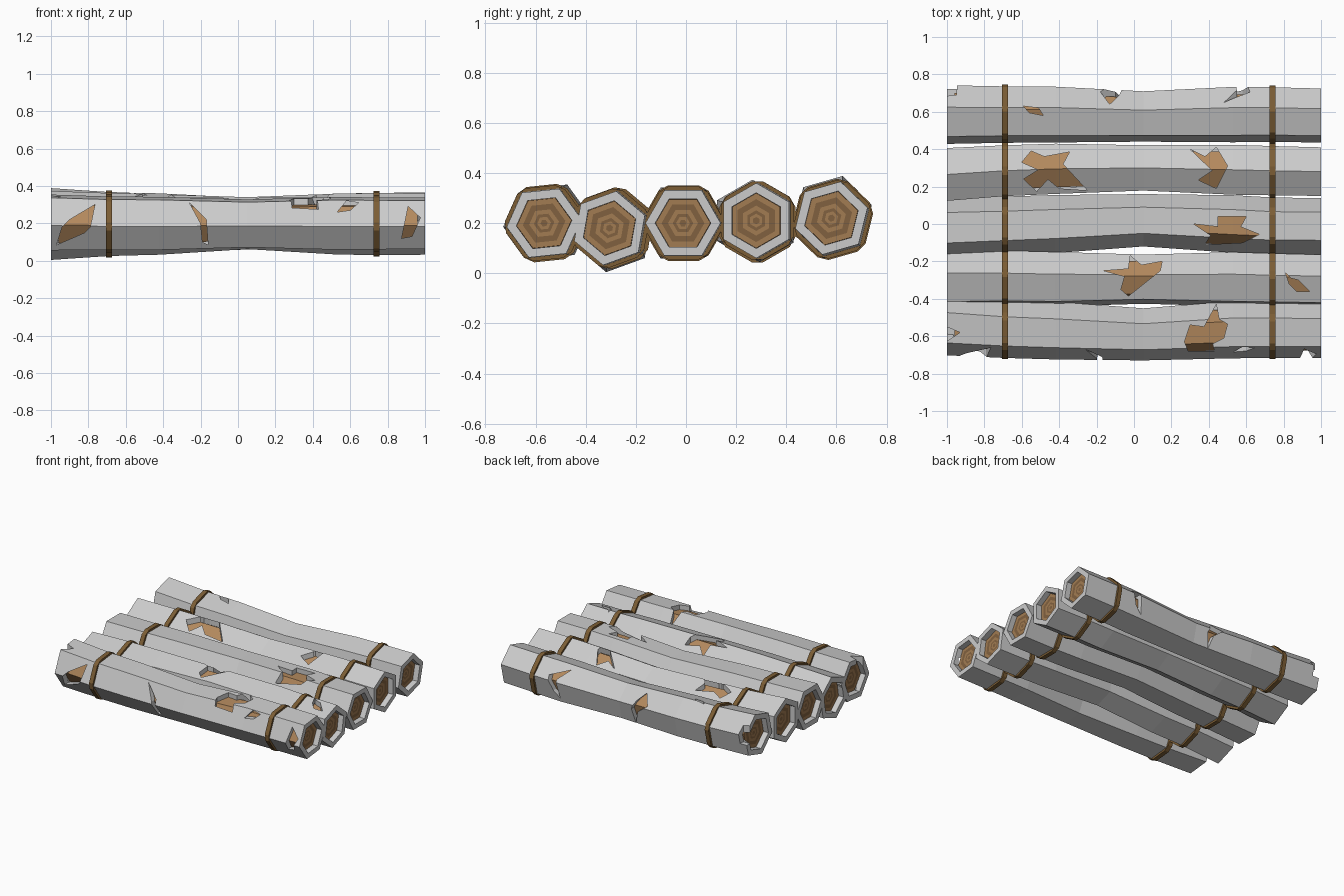
import bpy, bmesh
from math import cos, sin, pi, radians

if "Cube" in bpy.data.objects:
    bpy.data.objects.remove(bpy.data.objects["Cube"])

def material(name, rgb):
    m = bpy.data.materials.new(name)
    m.diffuse_color = (*rgb, 1)
    m.use_nodes = True
    m.node_tree.nodes["Principled BSDF"].inputs["Base Color"].default_value = m.diffuse_color
    return m

WOOD = material("wood", (0.45, 0.25, 0.11))
LIGHT = material("ring_light", (0.36, 0.20, 0.085))
DARK = material("ring_dark", (0.22, 0.12, 0.05))
ROPE = material("rope", (0.20, 0.11, 0.035))

def add_mesh(name, bm, mats=()):
    bmesh.ops.recalc_face_normals(bm, faces=bm.faces)
    me = bpy.data.meshes.new(name)
    bm.to_mesh(me)
    bm.free()
    for m in mats:
        me.materials.append(m)
    ob = bpy.data.objects.new(name, me)
    bpy.context.collection.objects.link(ob)
    return ob

def loft(name, loops, closed, mats=(), bands=None):
    """Skin a row of loops; closed joins last to first, otherwise the ends are capped."""
    bm = bmesh.new()
    rows = [[bm.verts.new(p) for p in lp] for lp in loops]
    n = len(rows[0])
    for i in range(len(rows) if closed else len(rows) - 1):
        a, b = rows[i], rows[(i + 1) % len(rows)]
        for k in range(n):
            f = bm.faces.new((a[k], a[(k + 1) % n], b[(k + 1) % n], b[k]))
            f.material_index = bands[i] if bands else 0
    if not closed:
        for row in (rows[0], rows[-1]):
            bm.faces.new(row).material_index = 2
    return add_mesh(name, bm, mats)

def hexagon(x, y, z, r, a):
    return [(x, y + r * cos(a + k * pi / 3), z + r * sin(a + k * pi / 3)) for k in range(6)]

def chamfer(loop, t=0.15):
    out = []
    for i, p in enumerate(loop):
        for q in (loop[i - 1], loop[(i + 1) % len(loop)]):
            out.append(tuple(u + (v - u) * t for u, v in zip(p, q)))
    return out

def prism(bm, pts, axis, lo, hi):
    """Jagged outline pushed along z (top view) or y (front or back view)."""
    place = (lambda p, d: (p[0], p[1], d)) if axis == "z" else (lambda p, d: (p[0], d, p[1]))
    a = [bm.verts.new(place(p, lo)) for p in pts]
    b = [bm.verts.new(place(p, hi)) for p in pts]
    bm.faces.new(a)
    bm.faces.new(b[::-1])
    n = len(pts)
    for k in range(n):
        bm.faces.new((a[k], b[k], b[(k + 1) % n], a[(k + 1) % n]))

XS = (-1, -.69, -.42, .05, .53, .74, 1)
RS = (.163, .157, .155, .14, .154, .152, .15)
INNER = 0.74

def build_log(i, angle, ys, zs, top, side=(), out=-1):
    a = radians(angle)
    st = list(zip(XS, ys, zs, RS))
    # Bark shell
    outer = [hexagon(x, y, z, r, a) for x, y, z, r in st]
    inner = [hexagon(x, y, z, r * INNER, a) for x, y, z, r in st]
    bark = loft(f"bark_{i}", outer + inner[::-1], True)
    # Torn patches in the bark
    bm = bmesh.new()
    for pts in top:
        prism(bm, pts, "z", 0.2, 0.6)
    for pts in side:
        prism(bm, pts, "y", ys[3], ys[3] + out * 0.4)
    cutter = add_mesh(f"bark_cutter_{i}", bm)
    cutter.hide_render = True
    mod = bark.modifiers.new("patches", "BOOLEAN")
    mod.operation, mod.object, mod.solver, mod.use_self = "DIFFERENCE", cutter, "EXACT", True
    dg = bpy.context.evaluated_depsgraph_get()
    me = bpy.data.meshes.new_from_object(bark.evaluated_get(dg))
    bark.modifiers.clear()
    bark.data = me
    bpy.data.objects.remove(cutter)
    # Wood core with growth rings on the recessed ends
    core = [hexagon(max(-.96, min(.96, x)), y, z, r * INNER * .99, a) for x, y, z, r in st]
    rings = (.77, .54, .37, .25, .13)
    def cap(s, x):
        return [hexagon(x, s[1], s[2], s[3] * INNER * k, a) for k in rings]
    n = len(rings)
    bands = [1, 2] * 3
    ends = bands[:n]
    loft(f"core_{i}", cap(st[0], -.96)[::-1] + core + cap(st[-1], .96), False,
         (WOOD, LIGHT, DARK), ends[::-1] + [0] * (len(st) - 1) + ends)
    # Rope bands
    for j, s in (("left", 1), ("right", 5)):
        x, y, z, r = st[s]
        loops = [chamfer(hexagon(x + dx, y, z, r * k, a))
                 for dx, k in ((-.016, .95), (-.016, 1.11), (.016, 1.11), (.016, .95))]
        loft(f"rope_{j}_{i}", loops, True, (ROPE,))

# Front log
build_log(1, 6, (-.54, -.56, -.57, -.59, -.565, -.565, -.566), (.205, .2, .2, .2, .2, .2, .2),
    [[(.44, -.43), (.455, -.51), (.5, -.535), (.48, -.61), (.42, -.64), (.43, -.68),
      (.29, -.68), (.27, -.63), (.3, -.54), (.375, -.55)],
     [(-1.05, -.53), (-.93, -.58), (-1.05, -.66)]],
    [[(-.765, .3), (-.79, .18), (-.82, .15), (-.97, .085), (-.94, .18), (-.9, .22)],
     [(-.26, .31), (-.17, .22), (-.16, .085), (-.19, .1), (-.2, .2)],
     [(.875, .12), (.91, .29), (.975, .23), (.93, .13)],
     [(.53, .26), (.58, .32), (.645, .31), (.6, .27)]])

# Second log
build_log(2, 20, (-.29, -.29, -.295, -.295, -.295, -.3, -.305), (.165, .18, .185, .2, .185, .18, .18),
    [[(-.02, -.17), (.04, -.22), (.15, -.2), (.14, -.25), (-.03, -.385), (-.07, -.35),
      (-.05, -.28), (-.16, -.25), (-.03, -.24)],
     [(.81, -.26), (.84, -.29), (.88, -.3), (.94, -.36), (.87, -.36), (.83, -.32)]])

# Middle log
build_log(3, 0, (-.02, -.01, 0, .02, 0, -.01, -.012), (.2,) * 7,
    [[(.32, 0), (.45, -.015), (.45, .04), (.6, .04), (.57, -.015), (.67, -.055),
      (.58, -.1), (.38, -.11), (.41, -.06)]])

# Fourth log
build_log(4, 30, (.265, .285, .295, .3, .29, .285, .28), (.21, .205, .2, .2, .205, .21, .21),
    [[(-.55, .39), (-.48, .36), (-.345, .385), (-.38, .32), (-.25, .18), (-.4, .19),
      (-.46, .24), (-.52, .175), (-.59, .24), (-.51, .29), (-.6, .33)],
     [(.3, .4), (.38, .36), (.44, .41), (.5, .31), (.44, .19), (.345, .235), (.42, .285)]])

# Back log
build_log(5, 16, (.585, .585, .585, .575, .585, .585, .58), (.23, .215, .21, .2, .21, .215, .22),
    [[(-1.05, .8), (-.94, .8), (-.95, .69), (-1.05, .68)],
     [(-.59, .63), (-.51, .62), (-.485, .58), (-.56, .595)]],
    [[(.48, .33), (.55, .27), (.53, .13), (.58, .18), (.62, .28)],
     [(-.13, .32), (-.18, .26), (-.1, .2), (-.07, .1), (-.05, .21), (-.08, .27)]], 1)
